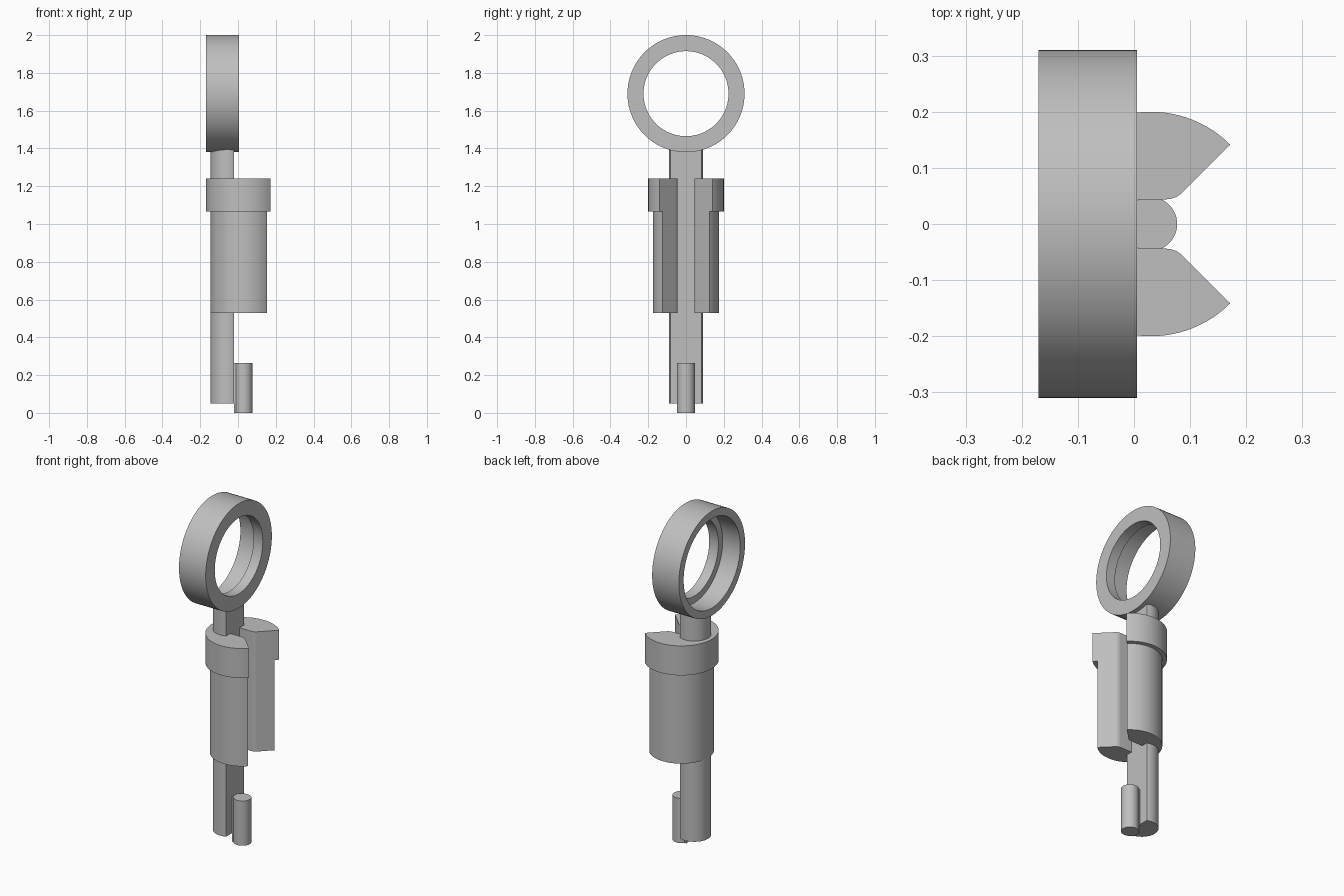
import bpy, bmesh
from math import sin, cos, pi, radians, sqrt, acos, asin, tan
from mathutils import Vector, Matrix

cube = bpy.data.objects.get("Cube")
if cube:
    bpy.data.objects.remove(cube, do_unlink=True)

grey = bpy.data.materials.new("plain grey")
grey.use_nodes = True
GREY = (0.52, 0.52, 0.52, 1)
grey.diffuse_color = GREY
grey.node_tree.nodes["Principled BSDF"].inputs["Base Color"].default_value = GREY


def finish(name, bm):
    """Turn a bmesh into a smooth-shaded object with sharp corners."""
    bmesh.ops.recalc_face_normals(bm, faces=bm.faces)
    mesh = bpy.data.meshes.new(name)
    bm.to_mesh(mesh)
    bm.free()
    mesh.materials.append(grey)
    obj = bpy.data.objects.new(name, mesh)
    bpy.context.collection.objects.link(obj)
    bpy.ops.object.select_all(action='DESELECT')
    obj.select_set(True)
    bpy.context.view_layer.objects.active = obj
    bpy.ops.object.shade_smooth_by_angle(angle=radians(30))
    return obj


def prism(name, outline, z0, z1):
    """Extrude a closed xy outline from z0 to z1."""
    bm = bmesh.new()
    face = bm.faces.new([bm.verts.new((x, y, z0)) for x, y in outline])
    out = bmesh.ops.extrude_face_region(bm, geom=[face])
    top = [v for v in out["geom"] if isinstance(v, bmesh.types.BMVert)]
    bmesh.ops.translate(bm, verts=top, vec=(0, 0, z1 - z0))
    return finish(name, bm)


def arc(cx, cy, r, a0, a1, n):
    return [(cx + r * cos(a0 + (a1 - a0) * i / n),
             cy + r * sin(a0 + (a1 - a0) * i / n)) for i in range(n + 1)]


AXIS_X = 0.03      # axis of the housing and pin
FLAT_X = -0.02     # flat side of the shaft
SLOT = 0.044       # half width of the slot


def housing_outline(r):
    """Round body with a quarter wedge opening into a narrow slot."""
    fillet = 0.042
    # rounded corner where the slot meets the wedge, on the +y side
    cx = AXIS_X + SLOT - fillet * tan(pi / 8)
    lip = arc(cx, SLOT + fillet, fillet, -pi / 4, -pi / 2, 8)
    side = lip + [(FLAT_X, SLOT)]
    mirrored = [(x, -y) for x, y in reversed(side)]
    return arc(AXIS_X, 0, r, -pi / 4, -7 * pi / 4, 72) + side + mirrored


# Slotted housing and its wider collar
prism("housing", housing_outline(0.175), 0.53, 1.065)
prism("collar", housing_outline(0.2), 1.065, 1.24)

# Shaft with one flat side
shaft_x, shaft_r = -0.055, 0.09
half = acos((FLAT_X - shaft_x) / shaft_r)
prism("shaft", arc(shaft_x, 0, shaft_r, half, 2 * pi - half, 48), 0.05, 1.405)

# Pin beside the shaft foot, joined by a short web
pin_r = 0.048
prism("pin", arc(AXIS_X - 0.001, 0, pin_r, 0, 2 * pi, 48)[:-1], 0, 0.265)
web = 0.028
prism("pin_web", [(FLAT_X, -web), (0, -web), (0, web), (FLAT_X, web)], 0, 0.265)

# Ring on top: bore with a wider recess on the -x side
bm = bmesh.new()
x0, x1, step = -0.17, 0.005, -0.055
section = [(x0, 0.31), (x1, 0.31), (x1, 0.225), (step, 0.225), (step, 0.265), (x0, 0.265)]
verts = [bm.verts.new((x, 0, 1.69 + r)) for x, r in section]
edges = [bm.edges.new((verts[i - 1], verts[i])) for i in range(len(verts))]
bmesh.ops.spin(bm, geom=verts + edges, cent=(0, 0, 1.69), axis=(1, 0, 0),
               angle=2 * pi, steps=96, use_merge=True)
bmesh.ops.remove_doubles(bm, verts=bm.verts, dist=0.0001)
finish("ring", bm)
